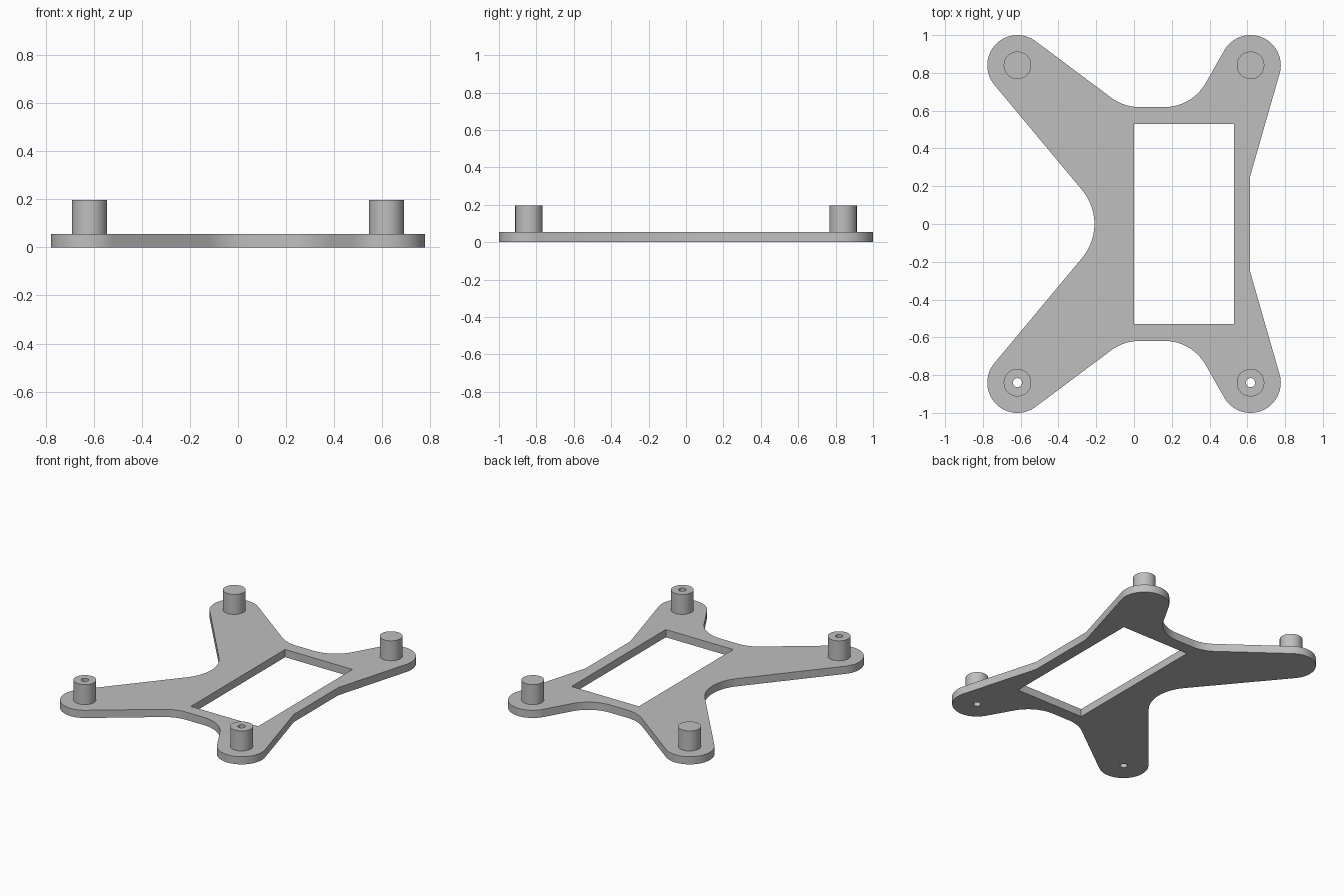
import bpy, bmesh
from math import asin, atan2, cos, sin, pi, tan, radians
from mathutils import Vector

cube = bpy.data.objects.get("Cube")
if cube:
    bpy.data.objects.remove(cube, do_unlink=True)

grey = bpy.data.materials.new("plain_grey")
grey.use_nodes = True
colour = (0.52, 0.52, 0.52, 1)
grey.diffuse_color = colour
grey.node_tree.nodes["Principled BSDF"].inputs["Base Color"].default_value = colour

FOOT_X, FOOT_Y, FOOT_R = 0.617, 0.84, 0.16
PLATE_H, POST_H = 0.055, 0.197
POST_R, HOLE_R = 0.073, 0.024


def arc(c, r, start, sweep, n):
    return [Vector((c[0] + r * cos(start + sweep * i / n),
                    c[1] + r * sin(start + sweep * i / n))) for i in range(n + 1)]


def circle(c, r, n=48):
    return arc(c, r, 0, 2 * pi, n)[:-1]


def foot_arc(before, c, after):
    """Rounded arm end, tangent to the lines from both neighbouring corners."""
    d1, d2 = Vector(c) - Vector(before), Vector(after) - Vector(c)
    start = atan2(d1.y, d1.x) - asin(FOOT_R / d1.length) - pi / 2
    end = atan2(d2.y, d2.x) + asin(FOOT_R / d2.length) - pi / 2
    return arc(c, FOOT_R, start, (end - start) % (2 * pi), 32)


def fillet(a, p, b, r, n=16):
    """Round the corner p between a and b."""
    u, v = (a - p).normalized(), (b - p).normalized()
    half = u.angle(v) / 2
    c = p + (u + v).normalized() * (r / sin(half))
    s, e = p + u * (r / tan(half)) - c, p + v * (r / tan(half)) - c
    start = atan2(s.y, s.x)
    sweep = (atan2(e.y, e.x) - start + pi) % (2 * pi) - pi
    return arc(c, r, start, sweep, n)


def prism(name, loops, z0, z1):
    """Solid with the first loop as outline and the others as through holes."""
    curve = bpy.data.curves.new(name, 'CURVE')
    curve.dimensions, curve.fill_mode = '2D', 'BOTH'
    curve.extrude = (z1 - z0) / 2
    for loop in loops:
        spline = curve.splines.new('POLY')
        spline.points.add(len(loop) - 1)
        for point, co in zip(spline.points, loop):
            point.co = (co[0], co[1], 0, 1)
        spline.use_cyclic_u = True
    obj = bpy.data.objects.new(name, curve)
    bpy.context.collection.objects.link(obj)
    bpy.ops.object.select_all(action='DESELECT')
    obj.select_set(True)
    bpy.context.view_layer.objects.active = obj
    bpy.ops.object.convert(target='MESH')
    obj = bpy.context.object
    obj.name = name
    bm = bmesh.new()
    bm.from_mesh(obj.data)
    bmesh.ops.remove_doubles(bm, verts=bm.verts, dist=1e-5)
    bmesh.ops.translate(bm, verts=bm.verts, vec=(0, 0, (z0 + z1) / 2))
    bmesh.ops.recalc_face_normals(bm, faces=bm.faces)
    bm.to_mesh(obj.data)
    bm.free()
    obj.data.materials.clear()
    obj.data.materials.append(grey)
    bpy.ops.object.shade_smooth_by_angle(angle=radians(20))


# Corners of the back half of the plate: x, y, fillet radius
side, inner = (0.614, 0.25, 0), (0.307, 0.619, 0.25)
outer, notch = (-0.054, 0.619, 0.25), (-0.125, 0, 0.28)


def flip(corner):
    return (corner[0], -corner[1], corner[2])


def foot(before, x, y, after):
    return [(p.x, p.y, 0) for p in foot_arc(before[:2], (x, y), after[:2])]


# Plate outline, counter-clockwise
path = [side, *foot(side, FOOT_X, FOOT_Y, inner), inner, outer,
        *foot(outer, -FOOT_X, FOOT_Y, notch), notch,
        *foot(notch, -FOOT_X, -FOOT_Y, flip(outer)), flip(outer), flip(inner),
        *foot(flip(inner), FOOT_X, -FOOT_Y, flip(side)), flip(side)]
outline = []
for i, (x, y, r) in enumerate(path):
    p = Vector((x, y))
    if r:
        outline += fillet(Vector(path[i - 1][:2]), p,
                          Vector(path[(i + 1) % len(path)][:2]), r)
    else:
        outline.append(p)

# Base plate with rectangular window and two front screw holes
window = [(0, -0.53), (0.53, -0.53), (0.53, 0.53), (0, 0.53)]
screw_holes = [circle((s * FOOT_X, -FOOT_Y), HOLE_R) for s in (-1, 1)]
prism("base_plate", [outline, window, *screw_holes], 0, PLATE_H)

# Standoff posts: hollow at the front, solid at the back
for side_name, s in (("right", -1), ("left", 1)):
    for end_name, e in (("front", -1), ("back", 1)):
        centre = (s * FOOT_X, e * FOOT_Y)
        loops = [circle(centre, POST_R)]
        if e < 0:
            loops.append(circle(centre, HOLE_R))
        prism(f"{end_name}_{side_name}_standoff", loops, PLATE_H, POST_H)
